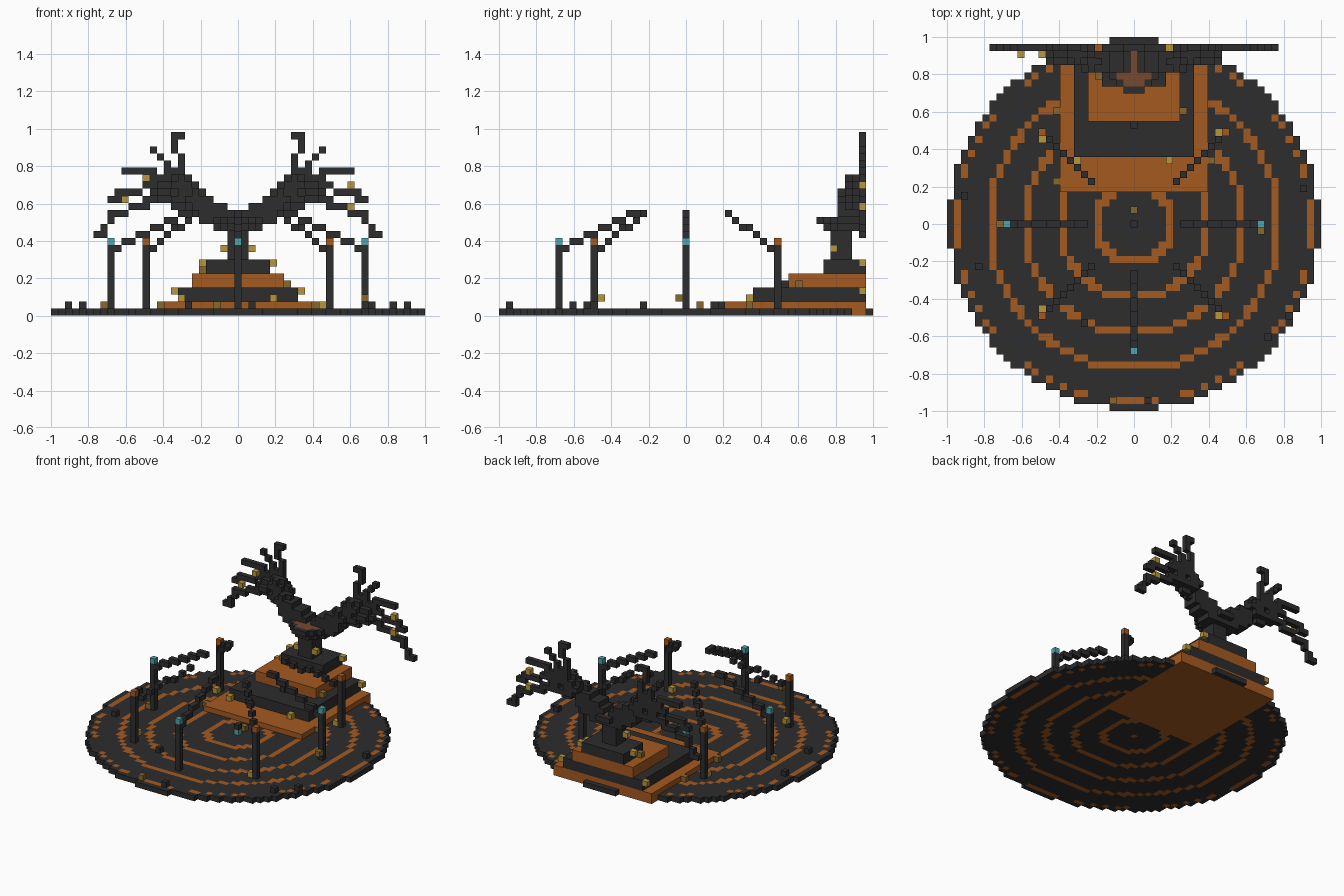
import bpy
from math import floor, hypot

old = bpy.data.objects.get("Cube")
if old:
    bpy.data.objects.remove(old, do_unlink=True)

U = 2 / 53  # edge of one cube


def material(name, rgb):
    m = bpy.data.materials.new(name)
    m.use_nodes = True
    m.diffuse_color = (*rgb, 1)
    shader = m.node_tree.nodes["Principled BSDF"]
    shader.inputs["Base Color"].default_value = (*rgb, 1)
    shader.inputs["Roughness"].default_value = 0.9
    return m


DARK = material("charcoal", (0.026, 0.026, 0.026))
RUST = material("rust orange", (0.376, 0.102, 0.0144))
BROWN = material("red brown", (0.188, 0.065, 0.03))
TEAL = material("teal", (0.078, 0.376, 0.418))
GOLD = material("gold", (0.479, 0.305, 0.045))
DULL = material("dull gold", (0.238, 0.138, 0.028))

AXES = [(a, s) for a in range(3) for s in (-1, 1)]


def build(name, cells):
    """Make one object from {cell: material}, keeping only outer faces."""
    verts, faces, slots, mats = {}, [], [], []
    for cell, mat in cells.items():
        if mat not in mats:
            mats.append(mat)
        for axis, side in AXES:
            near = list(cell)
            near[axis] += side
            if tuple(near) in cells:
                continue
            b, c = (axis + 1) % 3, (axis + 2) % 3
            loop = []
            for db, dc in ((-1, -1), (1, -1), (1, 1), (-1, 1)):
                p = [2 * v for v in cell]
                p[axis] += side
                p[b] += db
                p[c] += dc
                loop.append(verts.setdefault(tuple(p), len(verts)))
            faces.append(loop[::side])
            slots.append(mats.index(mat))
    pts = [(x * U / 2, y * U / 2, (z + 1) * U / 2) for x, y, z in verts]
    mesh = bpy.data.meshes.new(name)
    mesh.from_pydata(pts, [], faces)
    for m in mats:
        mesh.materials.append(m)
    mesh.polygons.foreach_set("material_index", slots)
    mesh.update()
    obj = bpy.data.objects.new(name, mesh)
    bpy.context.collection.objects.link(obj)
    return obj


def box(x0, x1, y0, y1, z0, z1, mat):
    return {(x, y, z): mat for x in range(x0, x1 + 1)
            for y in range(y0, y1 + 1) for z in range(z0, z1 + 1)}


def stroke(points, radius, mat):
    """Cubes along a path, thickened to the given radius."""
    cells = {}
    k = floor(radius)
    for p, q in zip(points, points[1:]):
        n = max(abs(b - a) for a, b in zip(p, q)) or 1
        for i in range(n + 1):
            c = [floor(a + (b - a) * i / n + 0.5) for a, b in zip(p, q)]
            for dx, dy, dz in box(-k, k, -k, k, -k, k, mat):
                if dx * dx + dy * dy + dz * dz <= radius * radius:
                    cells[c[0] + dx, c[1] + dy, c[2] + dz] = mat
    return cells


# Round floor with concentric rings and a dark rim
disc = {}
for x, y, z in box(-26, 26, -26, 26, 0, 0, DARK):
    d = hypot(x, y)
    if d < 26.3 and not (abs(x) <= 10 and 5 <= y <= 25):
        ring = floor(d) % 5 == 0 and d < 25.3
        disc[x, y, z] = RUST if ring else DARK
build("round_floor", disc)

# Stepped platform, alternating colours
for i in range(4):
    w = 10 - 2 * i
    build(f"platform_step_{i + 1}",
          box(-w, w, 5 + 5 * i, 25, 2 * i, 2 * i + 1, DARK if i % 2 else RUST))

# Trunk and the bowl on top of it
build("trunk", box(-1, 1, 21, 23, 8, 11, DARK))
bowl = {}
for x, y, z in box(-3, 3, 19, 25, 11, 13, DARK):
    d = hypot(x, y - 22)
    if d < z - 9.7 + (z == 12) * 0.5 and d < 3.3:
        bowl[x, y, z] = BROWN if z == 13 and d < 2.4 else DARK
build("bowl", bowl)

# Branching limbs, mirrored; twigs are (x, z) paths at the back
TWIGS = [
    [(8, 18), (8, 22), (9, 23), (9, 25), (8, 25)],
    [(8, 19), (10, 20), (10, 21), (11, 22), (12, 23)],
    [(8, 18), (10, 19), (12, 19), (12, 20), (16, 20)],
    [(8, 17), (9, 18), (13, 18), (14, 17), (17, 17), (17, 16), (18, 16)],
    [(8, 16), (13, 16), (13, 15), (15, 15), (16, 14), (18, 14), (18, 13),
     (19, 12), (19, 11), (20, 11)],
]
for side, label in ((1, "left"), (-1, "right")):
    limb = stroke([(2 * side, 23, 13), (5 * side, 23, 15)], 1.8, DARK)
    limb |= stroke([(5 * side, 23, 15), (8 * side, 24, 18)], 1.5, DARK)
    limb |= stroke([(8 * side, 24, 16), (11 * side, 24, 17)], 1, DARK)
    for twig in TWIGS:
        limb |= stroke([(side * x, 25, z) for x, z in twig], 0, DARK)
    build(label + "_limb", {c: m for c, m in limb.items() if c[1] <= 25})

# Ring of posts with coloured caps and rising inward arms
for dx in (-1, 0, 1):
    for dy in (-1, 0, 1):
        if (dx, dy) in ((0, 0), (0, 1)):
            continue
        diagonal = dx and dy
        outer, inner = (13, 6) if diagonal else (18, 7)
        post = box(dx * outer, dx * outer, dy * outer, dy * outer, 1, 9, DARK)
        post[dx * outer, dy * outer, 10] = RUST if diagonal else TEAL
        r = outer - 1
        post |= stroke([(dx * r, dy * r, 9), (dx * inner, dy * inner, 14)], 0, DARK)
        build("post", post)

# Marker at the middle of the floor
build("centre_marker", {(0, 0, 1): TEAL, (0, 0, 2): DARK})

# Small lamps and loose blocks
SPOTS = {
    GOLD: [(-13, 12, 1), (12, 13, 1), (-13, -12, 2), (12, -13, 1), (-8, 9, 2),
           (5, 9, 2), (-5, 23, 7), (5, 25, 7), (-2, 21, 9), (2, 21, 9),
           (-9, 25, 3), (9, 25, 3), (-13, 24, 19), (-16, 24, 16),
           (16, 25, 18), (16, 25, 15)],
    DULL: [(-11, 16, 1), (-11, 6, 1), (7, 16, 4), (11, 9, 1), (-5, 21, 6),
           (0, 2, 1), (-3, -25, 1), (-19, 0, 1), (18, -1, 2)],
    DARK: [(2, -25, 1), (22, -13, 1), (-7, -14, 1), (19, -16, 1), (-24, 4, 1),
           (-22, -6, 1), (24, 5, 1), (0, 14, 4)],
}
for mat, spots in SPOTS.items():
    name = "loose_block" if mat is DARK else "lamp"
    build(name, {s: mat for s in spots})
